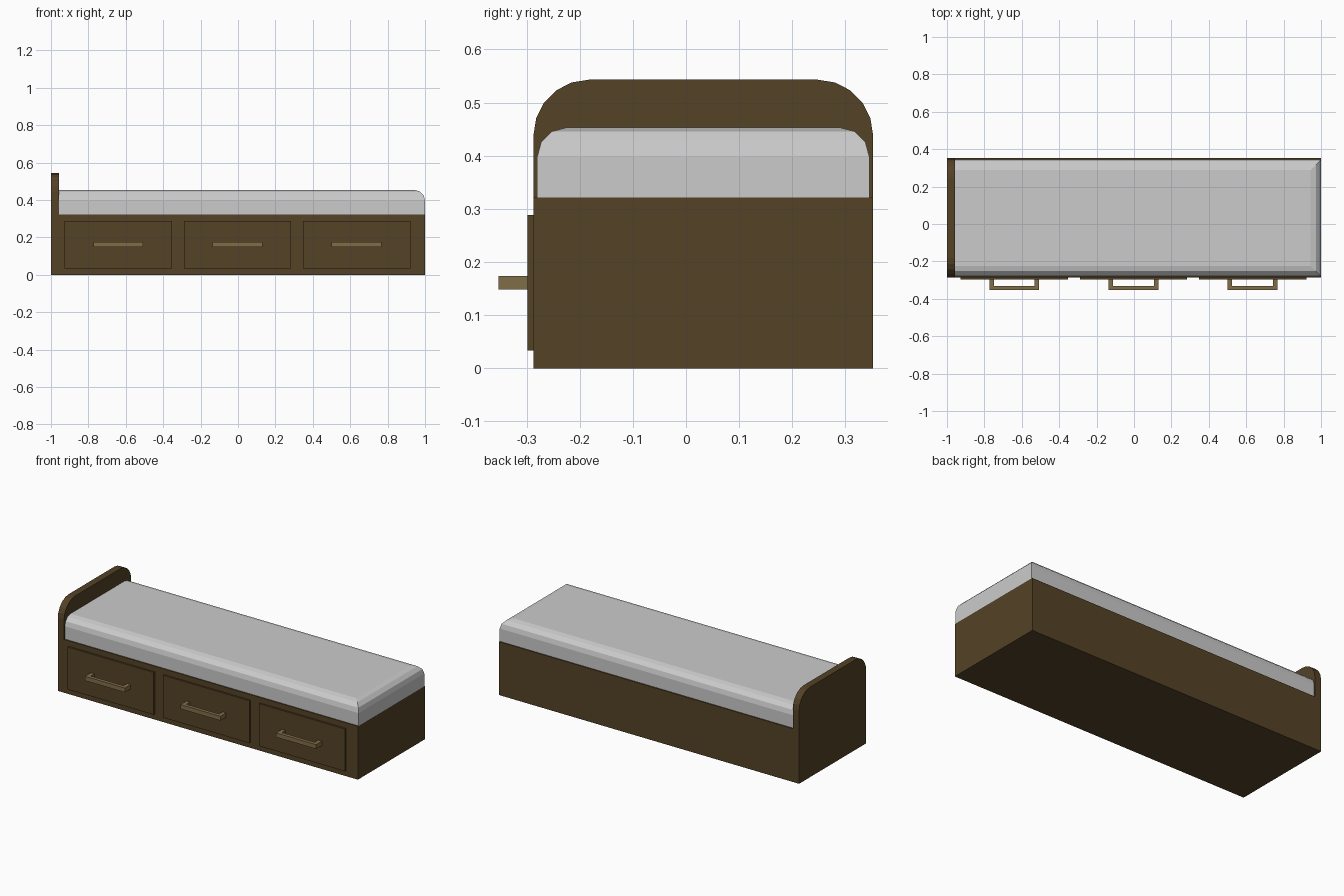
import bpy, bmesh
from math import sin, cos, pi

if "Cube" in bpy.data.objects:
    bpy.data.objects.remove(bpy.data.objects["Cube"])


def material(name, color):
    m = bpy.data.materials.new(name)
    m.diffuse_color = (*color, 1)
    m.use_nodes = True
    m.node_tree.nodes["Principled BSDF"].inputs["Base Color"].default_value = m.diffuse_color
    return m


WOOD = material("dark_wood", (0.09, 0.054, 0.02))
BRASS = material("handle_brass", (0.22, 0.155, 0.065))


def finish(bm, name, mat=None):
    bmesh.ops.recalc_face_normals(bm, faces=bm.faces)
    me = bpy.data.meshes.new(name)
    bm.to_mesh(me)
    bm.free()
    ob = bpy.data.objects.new(name, me)
    bpy.context.collection.objects.link(ob)
    if mat:
        me.materials.append(mat)
    return ob


def box_bm(lo, hi):
    bm = bmesh.new()
    bmesh.ops.create_cube(bm, size=1)
    for v in bm.verts:
        v.co = [(a + b) / 2 + c * (b - a) for a, b, c in zip(lo, hi, v.co)]
    return bm


def prism(name, points, direction, mat):
    bm = bmesh.new()
    face = bm.faces.new([bm.verts.new(p) for p in points])
    ext = bmesh.ops.extrude_face_region(bm, geom=[face])["geom"]
    bmesh.ops.translate(bm, vec=direction,
                        verts=[g for g in ext if isinstance(g, bmesh.types.BMVert)])
    return finish(bm, name, mat)


Y0, Y1 = -0.287, 0.352      # front and back of the frame
HEAD_X = -0.958             # inner face of the headboard
BASE_TOP = 0.321

# Base chest
finish(box_bm((HEAD_X, Y0, 0), (1, Y1, BASE_TOP)), "bed_base", WOOD)

# Headboard with rounded top corners
R, TOP, STEPS = 0.104, 0.543, 5
profile = [(Y0, 0), (Y1, 0)]
for cy, start in ((Y1 - R, 0), (Y0 + R, pi / 2)):
    for i in range(STEPS + 1):
        a = start + i * pi / 2 / STEPS
        profile.append((cy + R * cos(a), TOP - R + R * sin(a)))
prism("headboard", [(-1, y, z) for y, z in profile], (HEAD_X + 1, 0, 0), WOOD)

# Mattress, rounded along the top front, back and foot edges
bm = box_bm((HEAD_X, -0.28, BASE_TOP), (1, 0.345, 0.453))
edges = [e for e in bm.edges
         if all(v.co.z > 0.4 for v in e.verts) and any(v.co.x > 0 for v in e.verts)]
bmesh.ops.bevel(bm, geom=edges, offset=0.055, segments=3, profile=0.5, affect='EDGES')
finish(bm, "mattress")

# Drawers with U-shaped bar handles
FACE_Y, BAR_Y, T = -0.298, -0.353, 0.024
for i, cx in enumerate((-0.64, -0.003, 0.634), 1):
    finish(box_bm((cx - 0.287, FACE_Y, 0.033), (cx + 0.287, Y0, 0.288)),
           f"drawer_front_{i}", WOOD)
    h = 0.133
    outline = [(-h, FACE_Y), (-h, BAR_Y), (h, BAR_Y), (h, FACE_Y),
               (h - T, FACE_Y), (h - T, BAR_Y + 0.021),
               (T - h, BAR_Y + 0.021), (T - h, FACE_Y)]
    prism(f"drawer_handle_{i}", [(cx + x, y, 0.148) for x, y in outline],
          (0, 0, 0.026), BRASS)
